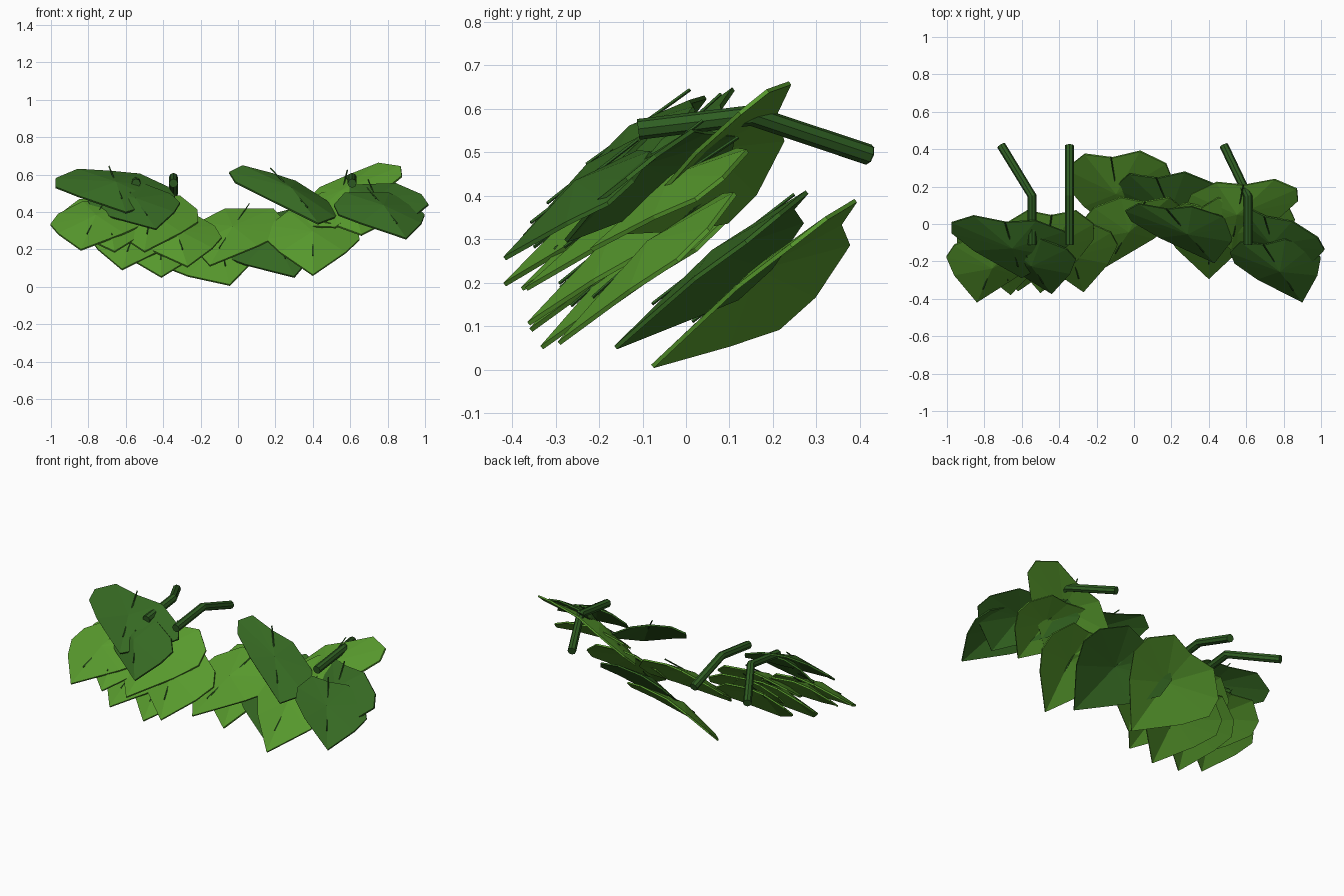
import bpy, bmesh
from mathutils import Vector

if "Cube" in bpy.data.objects:
    bpy.data.objects.remove(bpy.data.objects["Cube"])


def material(name, rgb):
    m = bpy.data.materials.new(name)
    m.diffuse_color = (*rgb, 1)
    m.use_nodes = True
    m.node_tree.nodes["Principled BSDF"].inputs["Base Color"].default_value = m.diffuse_color
    return m


LIGHT = material("light_green", (0.096, 0.32, 0.026))
DARK = material("dark_green", (0.036, 0.140, 0.016))
STEM = material("stem_green", (0.028, 0.110, 0.016))

# Half outline of a leaf: side offset, fraction from tip to top, droop
HALF = [(0.35, 0.38, 0.02), (0.50, 0.62, 0.04), (0.47, 0.81, 0.035), (0.26, 1.0, 0.015)]
TIP, NOTCH, CENTRE = (0, 0, 0), (0, 0.96, 0.0), (0, 0.58, -0.035)
THICK = 0.010


def finish(name, bm, mat):
    bmesh.ops.recalc_face_normals(bm, faces=bm.faces)
    mesh = bpy.data.meshes.new(name)
    bm.to_mesh(mesh)
    bm.free()
    mesh.materials.append(mat)
    ob = bpy.data.objects.new(name, mesh)
    bpy.context.collection.objects.link(ob)


def rod(name, points, radius, sides):
    """Straight-sided tube through the points, bent at each inner point."""
    curve = bpy.data.curves.new(name, 'CURVE')
    curve.dimensions = '3D'
    curve.bevel_depth = radius
    curve.bevel_resolution = (sides - 4) // 2
    curve.use_fill_caps = True
    line = curve.splines.new('POLY')
    line.points.add(len(points) - 1)
    for p, co in zip(line.points, points):
        p.co = (*co, 1)
    line.use_smooth = False
    curve.materials.append(STEM)
    ob = bpy.data.objects.new(name, curve)
    bpy.context.collection.objects.link(ob)


def leaf(name, mat, tip, top, span=(0.50, 0, 0)):
    """Folded fan blade from tip to top, spread along the span, with a thin midrib."""
    tip, top, span = Vector(tip), Vector(top), Vector(span)
    axis = top - tip
    n = span.cross(axis).normalized()

    def place(p, side=1):
        return tip + span * (p[0] * side) + axis * p[1] - n * p[2]

    ring = ([place(TIP)] + [place(p) for p in HALF] + [place(NOTCH)]
            + [place(p, -1) for p in reversed(HALF)])
    bm = bmesh.new()
    layers = []
    for off in (0, -THICK):
        layers.append(([bm.verts.new(p + n * off) for p in ring],
                       bm.verts.new(place(CENTRE) + n * off)))
    (a, ca), (b, cb) = layers
    for i in range(len(ring)):
        j = (i + 1) % len(ring)
        bm.faces.new((a[i], a[j], ca))
        bm.faces.new((b[j], b[i], cb))
        bm.faces.new((a[j], a[i], b[i], b[j]))
    finish(name, bm, mat)
    rod(name + "_midrib", [tip + axis * 0.24 + n * 0.022, tip + axis + n * 0.018], 0.004, 4)


# Level light leaves: tip, top
LEVEL = [
    ((-0.84, -0.42, 0.20), (-0.70, -0.07, 0.47)),
    ((-0.66, -0.38, 0.19), (-0.72, 0.00, 0.48)),
    ((-0.62, -0.36, 0.095), (-0.50, 0.00, 0.42)),
    ((-0.50, -0.37, 0.19), (-0.44, 0.06, 0.50)),
    ((-0.41, -0.335, 0.055), (-0.42, 0.02, 0.37)),
    ((-0.27, -0.365, 0.11), (-0.38, 0.00, 0.41)),
    ((-0.15, -0.23, 0.115), (0.06, 0.13, 0.43)),
    ((0.40, -0.295, 0.065), (0.40, 0.10, 0.42)),
    ((0.66, -0.22, 0.28), (0.58, 0.13, 0.52)),
]
for i, (tip, top) in enumerate(LEVEL):
    leaf(f"level_leaf_{i + 1}", LIGHT, tip, top)

# Light leaves rolled sideways: tip, top, span from left to right
leaf("back_leaf", LIGHT, (-0.045, -0.08, 0.012), (-0.12, 0.37, 0.355), (0.57, 0.03, 0.19))
leaf("high_leaf", LIGHT, (0.52, -0.14, 0.32), (0.59, 0.22, 0.61), (0.60, 0.03, 0.25))

# Dark leaves, mostly lying on top of the light ones
leaf("left_upper_leaf", DARK, (-0.60, -0.29, 0.40), (-0.69, 0.02, 0.63), (0.64, -0.05, -0.05))
leaf("left_lower_leaf", DARK, (-0.44, -0.375, 0.31), (-0.62, -0.08, 0.55), (0.47, -0.05, 0.04))
leaf("middle_low_leaf", DARK, (0.30, -0.165, 0.055), (0.12, 0.26, 0.39), (0.57, 0.02, 0.13))
leaf("middle_top_leaf", DARK, (0.43, -0.21, 0.34), (0.17, 0.09, 0.62), (0.55, -0.03, -0.16))
leaf("right_upper_leaf", DARK, (0.80, -0.28, 0.30), (0.70, 0.05, 0.56), (0.54, -0.18, 0.02))
leaf("right_lower_leaf", DARK, (0.90, -0.42, 0.26), (0.69, -0.10, 0.515), (0.46, 0.03, 0))

# Bent stems: back end x, front x
for i, (xb, xf) in enumerate([(-0.71, -0.545), (-0.345, -0.345), (0.48, 0.61)]):
    rod(f"stem_{i + 1}", [(xb, 0.42, 0.495), (xf, 0.15, 0.585), (xf, -0.11, 0.553)],
        0.024, 8)
